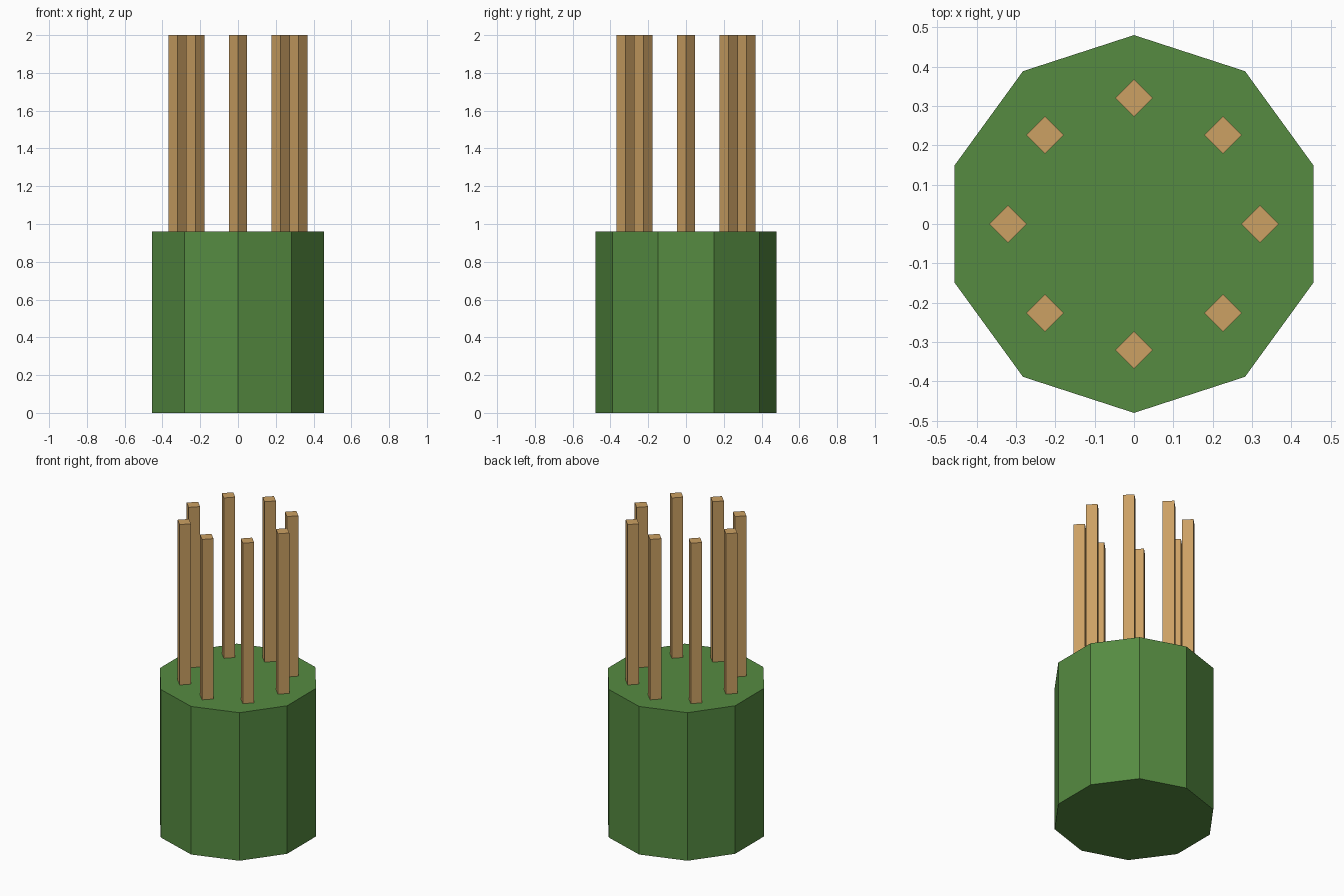
import bpy
import math

if "Cube" in bpy.data.objects:
    bpy.data.objects.remove(bpy.data.objects["Cube"])


def material(name, srgb):
    mat = bpy.data.materials.new(name)
    linear = [((c + 0.055) / 1.055) ** 2.4 for c in srgb]
    mat.diffuse_color = (*linear, 1.0)
    mat.use_nodes = True
    mat.node_tree.nodes["Principled BSDF"].inputs["Base Color"].default_value = mat.diffuse_color
    return mat


def prism(name, sides, radius, x, y, bottom, top, mat):
    """Upright flat-sided prism with a corner pointing along +y."""
    bpy.ops.mesh.primitive_cylinder_add(
        vertices=sides, radius=radius, depth=top - bottom,
        location=(x, y, (bottom + top) / 2))
    obj = bpy.context.object
    obj.name = name
    obj.data.materials.append(mat)
    return obj


green = material("leaf green", (0.335, 0.545, 0.255))
wood = material("light wood", (0.80, 0.63, 0.39))

# Ten-sided base
BASE_TOP = 0.96
prism("base", 10, 0.48, 0, 0, 0, BASE_TOP, green)

# Ring of eight square posts standing on the base
for i in range(8):
    a = i * math.tau / 8
    prism(f"post_{i + 1}", 4, 0.048, 0.32 * math.cos(a), 0.32 * math.sin(a),
          BASE_TOP, 2.0, wood)
